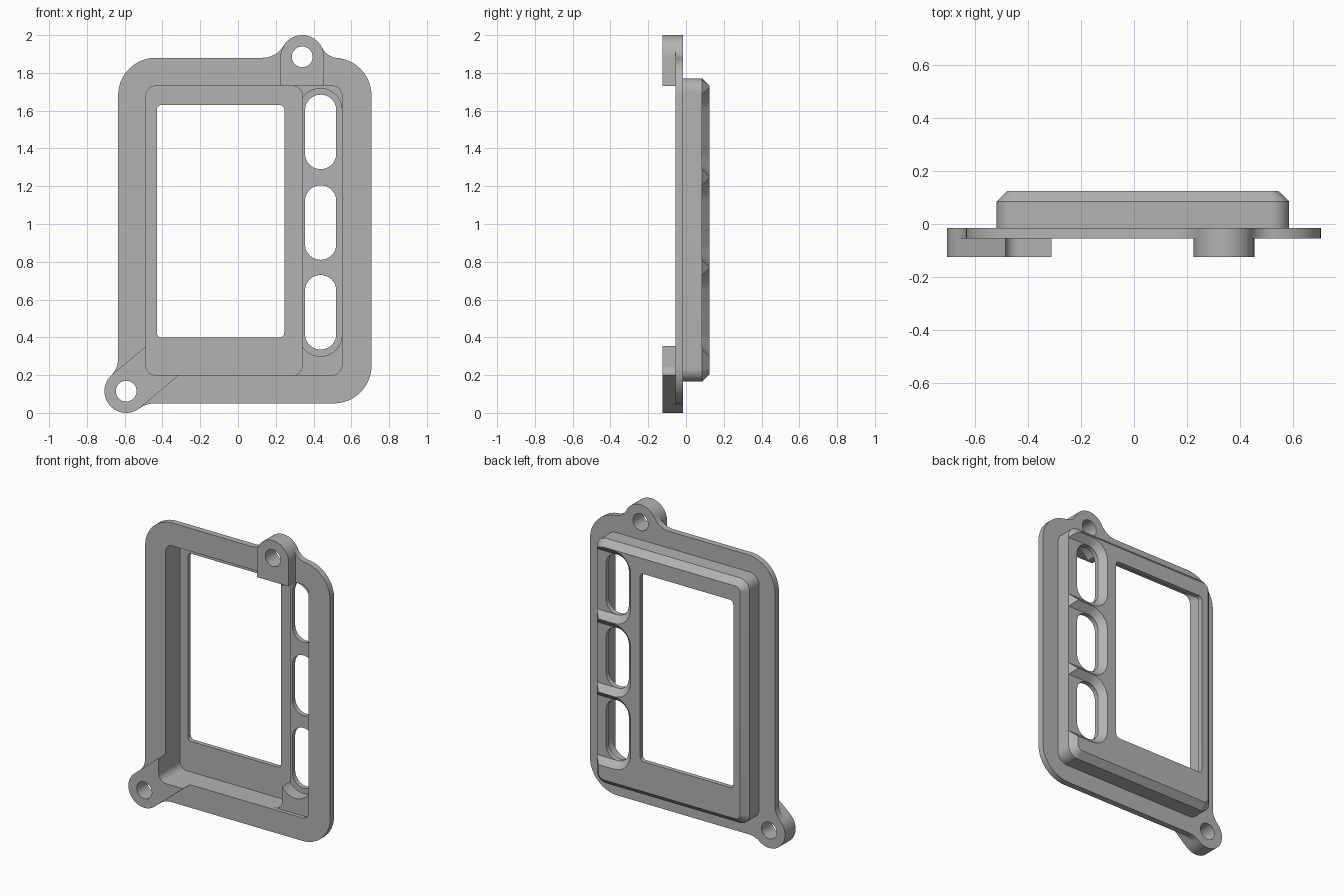
import bpy
import bmesh
from math import cos, sin, pi, radians, atan2
from mathutils import Vector

old = bpy.data.objects.get("Cube")
if old:
    bpy.data.objects.remove(old, do_unlink=True)

grey = bpy.data.materials.new("mid_grey")
grey.use_nodes = True
GREY = (0.45, 0.45, 0.45, 1)
grey.diffuse_color = GREY
grey.node_tree.nodes["Principled BSDF"].inputs["Base Color"].default_value = GREY


# Outline helpers, all in the x-z plane
def arc(c, r, a0, a1, n=12):
    return [(c[0] + r * cos(a0 + (a1 - a0) * i / n),
             c[1] + r * sin(a0 + (a1 - a0) * i / n)) for i in range(n + 1)]


def rounded(x0, x1, z0, z1, r):
    pts = []
    corners = [(x1 - r, z1 - r), (x0 + r, z1 - r), (x0 + r, z0 + r), (x1 - r, z0 + r)]
    for i, c in enumerate(corners):
        pts += arc(c, r, i * pi / 2, (i + 1) * pi / 2 - 0.001)
    return pts


def loft(name, sections):
    """Solid through matching outlines, each given as (y, points)."""
    bm = bmesh.new()
    rings = [[bm.verts.new((x, y, z)) for x, z in pts] for y, pts in sections]
    for a, b in zip(rings, rings[1:]):
        for i in range(len(a)):
            j = (i + 1) % len(a)
            bm.faces.new((a[i], a[j], b[j], b[i]))
    bm.faces.new(rings[0])
    bm.faces.new(rings[-1])
    bmesh.ops.recalc_face_normals(bm, faces=bm.faces)
    mesh = bpy.data.meshes.new(name)
    bm.to_mesh(mesh)
    bm.free()
    ob = bpy.data.objects.new(name, mesh)
    bpy.context.collection.objects.link(ob)
    mesh.materials.append(grey)
    return ob


def prism(name, pts, y0, y1):
    return loft(name, [(y0, pts), (y1, pts)])


def combine(target, tool, operation):
    mod = target.modifiers.new("combine", "BOOLEAN")
    mod.operation = operation
    mod.solver = "EXACT"
    mod.object = tool
    bpy.context.view_layer.objects.active = target
    bpy.ops.object.modifier_apply(modifier=mod.name)
    bpy.data.objects.remove(tool, do_unlink=True)


FRONT, FLANGE, BACK_OF_FLANGE, STEP, BACK = -0.125, -0.055, -0.015, 0.085, 0.125
CHAMFER = BACK - STEP
BOSS_R = 0.115
TOP, LOW = Vector((0.34, 1.885)), Vector((-0.592, 0.115))

# Flange and chamfered raised back
frame = prism("bezel_frame", rounded(-0.635, 0.707, 0.05, 1.88, 0.2), FLANGE, BACK_OF_FLANGE)
tub = rounded(-0.52, 0.587, 0.165, 1.77, 0.07)
tub_end = rounded(-0.52 + CHAMFER, 0.587 - CHAMFER, 0.165 + CHAMFER, 1.77 - CHAMFER, 0.035)
combine(frame, loft("raised_back", [(-0.035, tub), (STEP, tub), (BACK, tub_end)]), "UNION")


# Mounting ears: a round end with a straight tail into the frame
def ear(name, c, angle, length):
    d = Vector((cos(angle), sin(angle)))
    side = Vector((-d.y, d.x)) * BOSS_R
    pts = arc(c, BOSS_R, angle + pi / 2, angle + 3 * pi / 2, 32)
    pts += [tuple(c + d * length - side), tuple(c + d * length + side)]
    combine(frame, prism(name, pts, FRONT, BACK_OF_FLANGE), "UNION")


ear("top_ear", TOP, -pi / 2, 0.28)
ear("lower_ear", LOW, radians(40), 0.35)


# Concave webs blending the ears into the flange edge
def web(c, foot, normal):
    t, n = Vector(foot), Vector(normal)
    v = t - c
    rho = (v.length_squared - BOSS_R ** 2) / (2 * (BOSS_R - n.dot(v)))
    f = t + n * rho
    a0 = atan2(c.y - f.y, c.x - f.x)
    a1 = atan2(-n.y, -n.x)
    turn = (a1 - a0 + pi) % (2 * pi) - pi
    pts = [tuple(c)] + arc(f, rho, a0, a0 + turn) + [tuple(t - n * 0.12)]
    combine(frame, prism("ear_web", pts, FLANGE, BACK_OF_FLANGE), "UNION")


web(TOP, (0.13, 1.88), (0, 1))
web(TOP, (0.525, 1.879), (0.09, 0.996))
web(LOW, (-0.635, 0.285), (-1, 0))
web(LOW, (-0.445, 0.05), (0, -1))


def cut(pts, y0, y1):
    combine(frame, prism("cutter", pts, y0, y1), "DIFFERENCE")


# Front recess, screen pocket, long button pocket and screen window
cut(rounded(-0.487, 0.55, 0.2, 1.73, 0.05), -0.2, -0.03)
cut(rounded(-0.487, 0.34, 0.2, 1.73, 0.05), -0.05, 0.095)
cut(rounded(0.322, 0.55, 0.3, 1.717, 0.113), -0.06, 0.055)
cut(rounded(-0.43, 0.245, 0.4, 1.63, 0.025), 0, 0.2)

# Three button slots with flared notches open to the side
for z in (0.5325, 1.0075, 1.4875):
    low, high = z - 0.197, z + 0.197
    cut(rounded(0.355, 0.52, low, high, 0.082), 0, 0.2)
    flare = CHAMFER + 0.01
    # Stop just short of the neighbour so a thin ridge stays
    base = rounded(0.355, 0.8, low, high, 0.08)
    rim = rounded(0.355 - flare, 0.8 + flare, low - flare, high + flare, 0.08 + flare)
    combine(frame, loft("cutter", [(STEP, base), (BACK + 0.01, rim)]), "DIFFERENCE")

# Screw holes
for c in (TOP, LOW):
    cut(arc(c, 0.055, 0, 2 * pi * 31 / 32, 31), -0.3, 0.3)

# Clean up and shade
bm = bmesh.new()
bm.from_mesh(frame.data)
bmesh.ops.remove_doubles(bm, verts=bm.verts, dist=0.0002)
bm.to_mesh(frame.data)
bm.free()
for o in bpy.context.selected_objects:
    o.select_set(False)
frame.select_set(True)
bpy.context.view_layer.objects.active = frame
bpy.ops.object.shade_smooth_by_angle(angle=radians(30))
